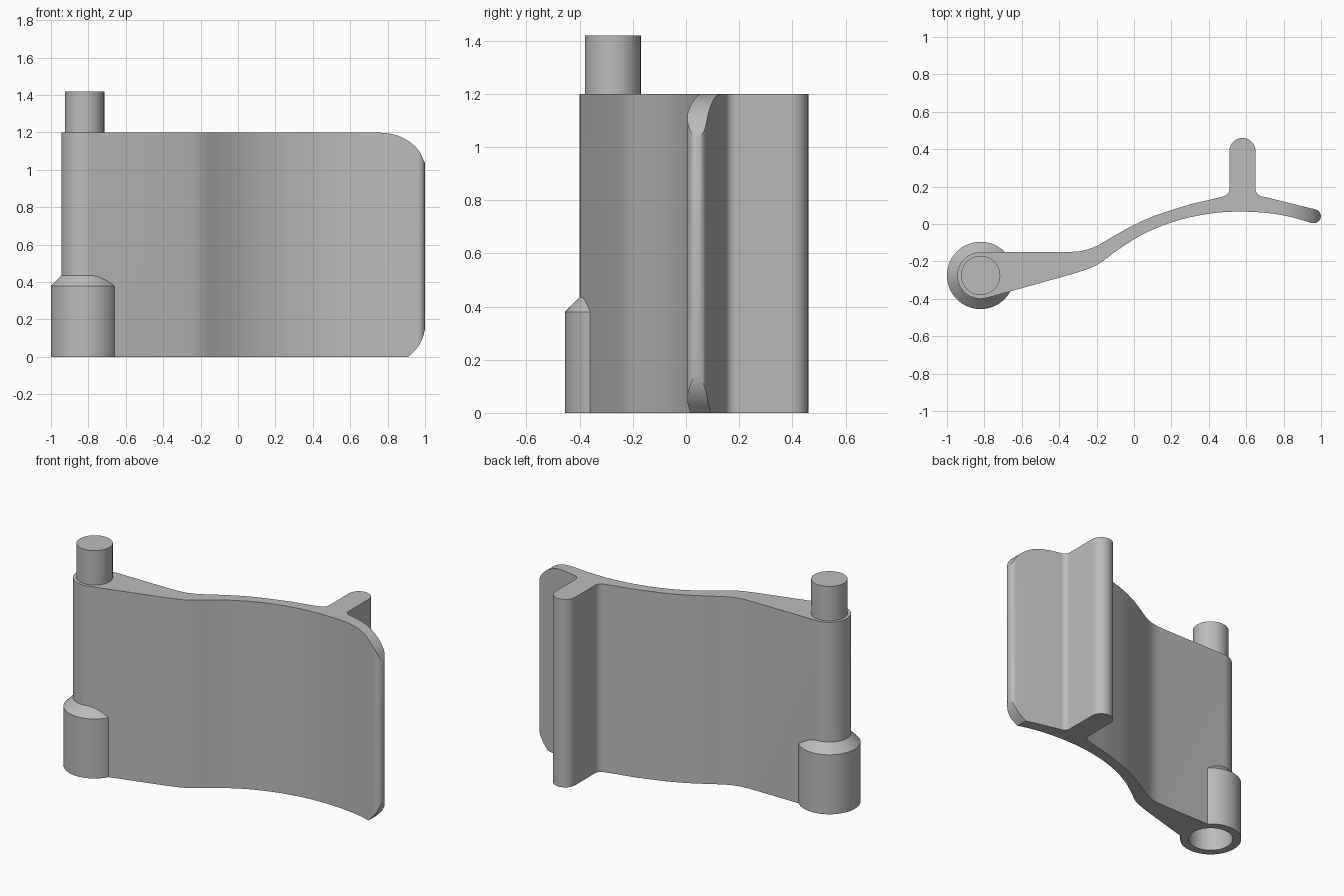
import bpy
import bmesh
from math import cos, sin, radians, pi
from mathutils import Vector

cube = bpy.data.objects.get("Cube")
if cube:
    bpy.data.objects.remove(cube, do_unlink=True)

HEIGHT = 1.2
PIVOT = (-0.82, -0.275)

grey = bpy.data.materials.new("light_grey")
grey.use_nodes = True
colour = (0.5, 0.5, 0.5, 1)
grey.diffuse_color = colour
grey.node_tree.nodes["Principled BSDF"].inputs["Base Color"].default_value = colour


def arc(centre, radius, start, end, steps=12):
    angles = [radians(start + (end - start) * i / steps) for i in range(steps + 1)]
    return [(centre[0] + radius * cos(a), centre[1] + radius * sin(a)) for a in angles]


def curve(points, steps=5):
    """Smooth curve through the points."""
    p = [Vector(q) for q in points]
    p = [2 * p[0] - p[1]] + p + [2 * p[-1] - p[-2]]
    out = []
    for a, b, c, d in zip(p, p[1:], p[2:], p[3:]):
        for i in range(steps):
            t = i / steps
            out.append(tuple(0.5 * (2 * b + (c - a) * t + (2 * a - 5 * b + 4 * c - d) * t**2
                                    + (3 * b - a - 3 * c + d) * t**3)))
    return out + [tuple(p[-2])]


def prism(name, rim, offset):
    """Extrude a closed rim of 3D points along an offset."""
    bm = bmesh.new()
    face = bm.faces.new([bm.verts.new(v) for v in rim])
    top = bmesh.ops.extrude_face_region(bm, geom=[face])["geom"]
    bmesh.ops.translate(bm, vec=offset, verts=[g for g in top if isinstance(g, bmesh.types.BMVert)])
    return finish(name, bm)


def lathe(name, profile, sides=64):
    """Spin a closed (radius, z) profile about the pivot axis."""
    bm = bmesh.new()
    verts = [bm.verts.new((r, 0, z)) for r, z in profile]
    edges = [bm.edges.new(pair) for pair in zip(verts, verts[1:])]
    bmesh.ops.spin(bm, geom=verts + edges, cent=(0, 0, 0), axis=(0, 0, 1),
                   angle=2 * pi, steps=sides)
    bmesh.ops.remove_doubles(bm, verts=bm.verts, dist=0.0005)
    bmesh.ops.translate(bm, vec=(*PIVOT, 0), verts=bm.verts)
    return finish(name, bm)


def finish(name, bm):
    bmesh.ops.recalc_face_normals(bm, faces=bm.faces)
    mesh = bpy.data.meshes.new(name)
    bm.to_mesh(mesh)
    bm.free()
    mesh.materials.append(grey)
    obj = bpy.data.objects.new(name, mesh)
    bpy.context.collection.objects.link(obj)
    return obj


def boolean(target, other, operation):
    mod = target.modifiers.new(operation.lower(), "BOOLEAN")
    mod.object, mod.operation, mod.solver = other, operation, "EXACT"
    bpy.context.view_layer.objects.active = target
    bpy.ops.object.modifier_apply(modifier=mod.name)
    bpy.data.objects.remove(other, do_unlink=True)


# Blade section: barrel, front curve, rounded tip, rear fin, rear curve
section = arc(PIVOT, 0.125, 90, 286, 24)
section += curve([(-0.31, -0.262), (-0.2, -0.22), (-0.1, -0.148), (0, -0.082), (0.1, -0.03),
                  (0.2, 0.008), (0.3, 0.036), (0.44, 0.06), (0.58, 0.066), (0.72, 0.058),
                  (0.84, 0.037), (0.95, 0.005)])
section += arc((0.962, 0.042), 0.037, -90, 72)
section += curve([(0.82, 0.115), (0.69, 0.147)], 2)
section += arc((0.69, 0.187), 0.04, 255, 180, 6)
section += arc((0.58, 0.39), 0.07, 0, 180, 16)
section += arc((0.47, 0.187), 0.04, 0, -75, 6)
section += curve([(0.4, 0.128), (0.3, 0.105), (0.2, 0.074), (0.1, 0.04), (0, -0.005),
                  (-0.1, -0.06), (-0.2, -0.117), (-0.28, -0.144), (-0.37, -0.15)])
blade = prism("blade", [(x, y, 0) for x, y in section], (0, 0, HEIGHT))

# Rounded corners on the free edge
outline = [(-1.2, -0.1), (0.84, -0.1)]
outline += curve([(0.91, 0), (0.955, 0.045), (0.985, 0.095), (1.0, 0.15)])
outline += [(1.01, 0.25), (1.01, 0.95)]
outline += curve([(1.0, 1.035), (0.965, 1.105), (0.905, 1.158), (0.83, 1.19), (0.74, 1.201)])
outline += [(0.7, 1.3), (-1.2, 1.3)]
trim = prism("corner_trim", [(x, -1, z) for x, z in outline], (0, 2, 0))
trim.hide_render = True
boolean(blade, trim, "INTERSECT")

# Lower knuckle with sloped shoulder, then the socket bored into it
knuckle = lathe("knuckle", [(0, 0), (0.18, 0), (0.18, 0.38), (0.122, 0.438), (0, 0.438)])
boolean(blade, knuckle, "UNION")
bore = lathe("socket_bore", [(0, -0.1), (0.13, -0.1), (0.13, 0.25), (0, 0.25)])
bore.hide_render = True
boolean(blade, bore, "DIFFERENCE")

# Upper hinge pin
pin = lathe("hinge_pin", [(0, HEIGHT - 0.05), (0.105, HEIGHT - 0.05), (0.105, 1.42), (0, 1.42)])

for obj in (blade, pin):
    bpy.ops.object.select_all(action="DESELECT")
    obj.select_set(True)
    bpy.context.view_layer.objects.active = obj
    bpy.ops.object.shade_smooth_by_angle(angle=radians(30))
